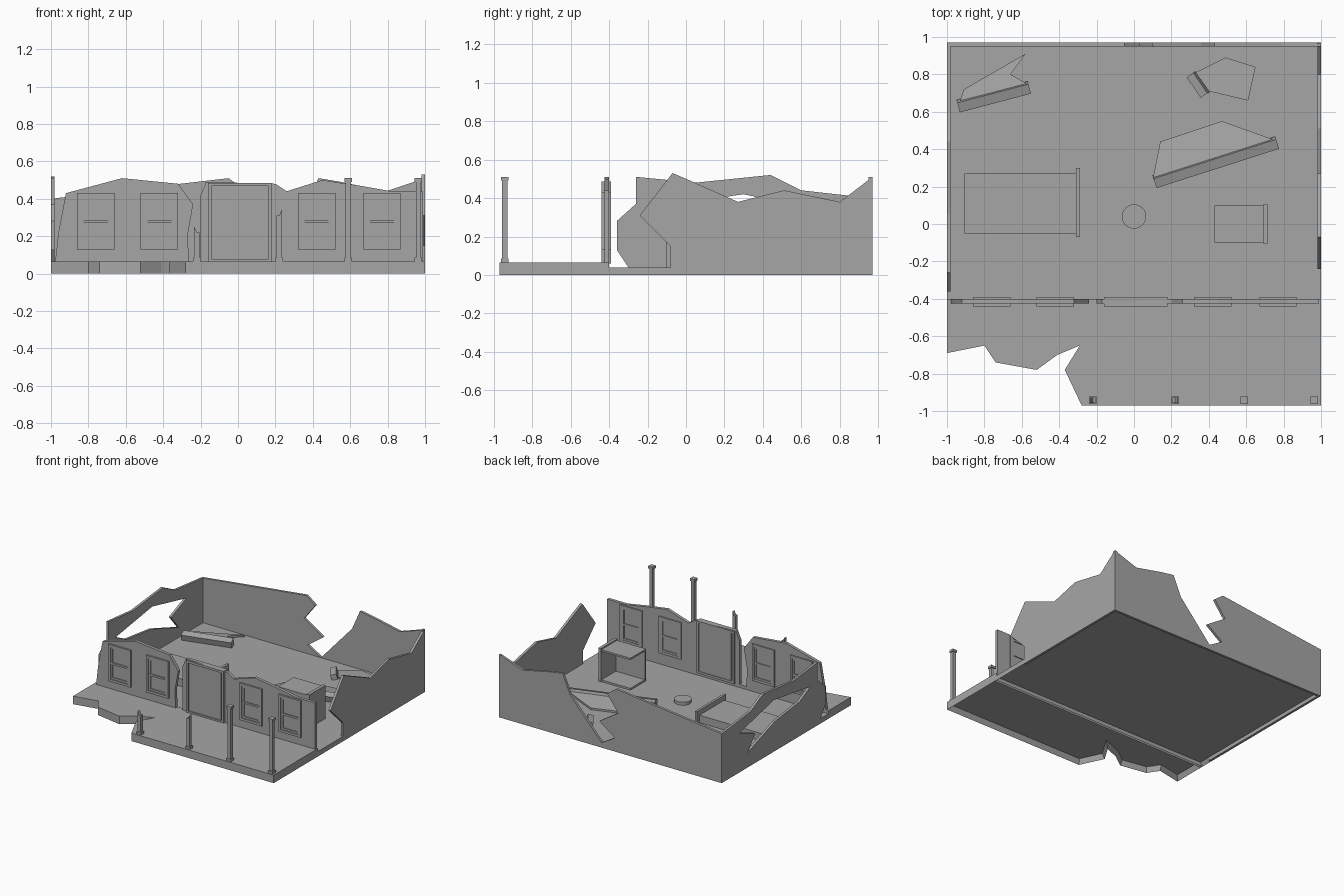
import bpy, bmesh, math
from mathutils import Vector, Matrix

old = bpy.data.objects.get("Cube")
if old:
    bpy.data.objects.remove(old, do_unlink=True)

grey = bpy.data.materials.new("weathered grey")
grey.use_nodes = True
COLOUR = (0.38, 0.38, 0.38, 1)
grey.diffuse_color = COLOUR
grey.node_tree.nodes["Principled BSDF"].inputs["Base Color"].default_value = COLOUR

FLOOR, DECK = 0.04, 0.065


def finish(name, bm):
    bmesh.ops.recalc_face_normals(bm, faces=bm.faces)
    mesh = bpy.data.meshes.new(name)
    bm.to_mesh(mesh)
    bm.free()
    mesh.materials.append(grey)
    ob = bpy.data.objects.new(name, mesh)
    bpy.context.scene.collection.objects.link(ob)
    return ob


def place(axis, a, b, c):
    """Put a 2D point (a, b) in the plane across the given axis at c."""
    return {"x": (c, a, b), "y": (a, c, b), "z": (a, b, c)}[axis]


def prism(name, axis, pts, lo, hi, hole=None, recess=0):
    bm = bmesh.new()
    edges = []
    loops = [pts] + ([hole] if hole else [])
    for loop in loops:
        vs = [bm.verts.new(place(axis, a, b, lo)) for a, b in loop]
        if hole:
            edges += [bm.edges.new((vs[i - 1], vs[i])) for i in range(len(vs))]
        else:
            bm.faces.new(vs)
    if hole:
        bmesh.ops.triangle_fill(bm, edges=edges, use_beauty=True,
                                normal=place(axis, 0, 0, 1))
    new = bmesh.ops.extrude_face_region(bm, geom=bm.faces[:])["geom"]
    bmesh.ops.translate(bm, verts=[v for v in new if isinstance(v, bmesh.types.BMVert)],
                        vec=place(axis, 0, 0, hi - lo))
    bmesh.ops.recalc_face_normals(bm, faces=bm.faces)
    if recess:  # hollow underside inside a narrow rim
        base = [f for f in bm.faces if f.normal.z < -0.9]
        bmesh.ops.inset_region(bm, faces=base, thickness=0.02, use_even_offset=True)
        bmesh.ops.translate(bm, verts=list({v for f in base for v in f.verts}),
                            vec=(0, 0, recess))
    return finish(name, bm)


def box(name, x0, x1, y0, y1, z0, z1):
    return prism(name, "z", [(x0, y0), (x1, y0), (x1, y1), (x0, y1)], z0, z1)


def beam(name, start, end, size, roll):
    a, b = Vector(start), Vector(end)
    ang = math.atan2(b.y - a.y, b.x - a.x)
    ob = box(name, -(b - a).length / 2, (b - a).length / 2, -size / 2, size / 2,
             -size / 2, size / 2)
    ob.data.transform(Matrix.Translation((a + b) / 2) @ Matrix.Rotation(ang, 4, "Z")
                      @ Matrix.Rotation(roll, 4, "X"))


def slab(name, pts, hinge_a, hinge_b, reach, top):
    """Broken panel leaning from a raised hinge line down to the floor."""
    ob = prism(name, "z", pts, 0, 0.015)
    a, b = Vector(hinge_a), Vector(hinge_b)
    side = Vector((a.y - b.y, b.x - a.x)).normalized()
    for v in ob.data.vertices:
        d = (v.co.xy - a).dot(side)
        v.co.z += FLOOR + top * max(0, 1 - d / reach)


# foundation and broken porch
prism("house_floor", "z", [(-1, -0.42), (1, -0.42), (1, 0.97), (-1, 0.97)],
      0, FLOOR, recess=0.03)
prism("porch_deck", "z",
      [(-1, -0.4), (-1, -0.69), (-0.8, -0.65), (-0.74, -0.74), (-0.52, -0.78),
       (-0.41, -0.7), (-0.29, -0.65), (-0.37, -0.78), (-0.28, -0.97), (1, -0.97),
       (1, -0.4)], 0, DECK, recess=0.04)

# ruined outer walls
prism("right_wall", "x",
      [(-1, 0.01), (-0.36, 0.01), (-0.30, 0.04), (-0.36, 0.13), (-0.36, 0.28),
       (-0.26, 0.37), (-0.26, 0.51), (0.05, 0.48), (0.44, 0.52), (0.6, 0.44),
       (0.87, 0.41), (0.97, 0.4), (0.97, 0)][2:] + [(-0.30, 0)], -1, -0.98,
      hole=[(0.74, 0.32), (0.3, 0.42), (-0.17, 0.35), (-0.03, 0.28), (0.29, 0.24),
            (0.64, 0.12), (0.54, 0.24)])
prism("left_wall", "x",
      [(-0.08, 0), (-0.08, 0.15), (-0.24, 0.31), (-0.07, 0.53), (0, 0.5),
       (0.27, 0.38), (0.51, 0.44), (0.8, 0.38), (0.97, 0.51), (0.97, 0)], 0.98, 1)
prism("back_wall", "y",
      [(-1, 0), (-1, 0.4), (-0.05, 0.51), (0.03, 0.45), (-0.07, 0.32), (0.1, 0.21),
       (-0.04, 0.11), (0.08, 0.04), (0.36, 0.35), (0.43, 0.51), (0.55, 0.49),
       (0.79, 0.44), (1, 0.51), (1, 0)], 0.95, 0.97)

# front wall in two pieces with a crack beside the door
prism("front_wall_right", "y",
      [(-0.98, FLOOR), (-0.96, 0.22), (-0.92, 0.43), (-0.62, 0.51), (-0.32, 0.48),
       (-0.24, 0.37), (-0.27, 0.2), (-0.26, FLOOR)], -0.425, -0.4)
prism("front_wall_left", "y",
      [(-0.2, FLOOR), (-0.2, 0.42), (-0.17, 0.49), (0.2, 0.48), (0.26, 0.44),
       (0.45, 0.5), (0.65, 0.47), (0.82, 0.44), (0.99, 0.44), (0.99, FLOOR)],
      -0.425, -0.4)


def frame(name, x0, x1, z0, z1, w, y0, y1):
    prism(name, "y", [(x0, z0), (x1, z0), (x1, z1), (x0, z1)], y0, y1,
          hole=[(x0 + w, z0 + w), (x1 - w, z0 + w), (x1 - w, z1 - w), (x0 + w, z1 - w)])


# windows: frame, sash, middle rail
for i, x in enumerate((-0.76, -0.42, 0.42, 0.77)):
    frame(f"window_frame_{i}", x - 0.1, x + 0.1, 0.13, 0.43, 0.02, -0.44, -0.39)
    frame(f"window_sash_{i}", x - 0.08, x + 0.08, 0.15, 0.41, 0.015, -0.432, -0.393)
    box(f"window_rail_{i}", x - 0.08, x + 0.08, -0.435, -0.393, 0.27, 0.285)

# door with frame
frame("door_frame", -0.16, 0.18, 0.06, 0.485, 0.018, -0.44, -0.39)
box("door_panel", -0.13, 0.15, -0.43, -0.395, 0.07, 0.465)

# porch posts, two of them snapped off
for i, (x, top) in enumerate(((-0.22, 0.25), (0.22, 0.34), (0.59, 0.51), (0.965, 0.51))):
    broken = top < 0.5
    drop = 0.03 if broken else 0
    prism(f"post_shaft_{i}", "y",
          [(x - 0.014, DECK), (x + 0.014, DECK), (x + 0.014, top - (drop if x < 0 else 0)),
           (x, top - drop), (x - 0.014, top - (0 if x < 0 else drop))], -0.956, -0.928)
    box(f"post_base_{i}", x - 0.02, x + 0.02, -0.962, -0.922, DECK, DECK + 0.02)
    if not broken:
        box(f"post_cap_{i}", x - 0.02, x + 0.02, -0.962, -0.922, top - 0.02, top)

# bed
box("bed", -0.905, -0.31, -0.05, 0.27, FLOOR, 0.1)
box("headboard", -0.31, -0.29, -0.07, 0.3, FLOOR, 0.14)

# open cabinet
box("cabinet_base", 0.43, 0.69, -0.1, 0.1, FLOOR, 0.055)
box("cabinet_top", 0.43, 0.69, -0.1, 0.1, 0.285, 0.3)
box("cabinet_side", 0.43, 0.69, -0.1, -0.085, FLOOR, 0.3)
box("cabinet_back", 0.69, 0.715, -0.105, 0.105, FLOOR, 0.31)

# round disc on the floor
ring = [(0.065 * math.cos(k * math.tau / 24), 0.04 + 0.065 * math.sin(k * math.tau / 24))
        for k in range(24)]
prism("round_disc", "z", ring, FLOOR, 0.065)

# fallen roof pieces
beam("fallen_beam_right", (-0.94, 0.63, 0.07), (-0.56, 0.73, 0.07), 0.055, 0.3)
slab("fallen_panel_right",
     [(-0.93, 0.66), (-0.57, 0.75), (-0.66, 0.8), (-0.58, 0.91), (-0.91, 0.72)],
     (-0.93, 0.66), (-0.57, 0.75), 0.22, 0.03)
beam("fallen_beam_left", (0.11, 0.225, 0.07), (0.765, 0.435, 0.07), 0.055, 0.3)
slab("fallen_panel_left", [(0.1, 0.24), (0.75, 0.45), (0.47, 0.55), (0.14, 0.44)],
     (0.1, 0.24), (0.75, 0.45), 0.2, 0.03)
beam("fallen_beam_back", (0.305, 0.8, 0.06), (0.38, 0.69, 0.06), 0.045, 0.3)
slab("fallen_panel_back",
     [(0.4, 0.71), (0.61, 0.66), (0.65, 0.84), (0.49, 0.89), (0.33, 0.81)],
     (0.61, 0.66), (0.65, 0.84), 0.3, 0.03)
